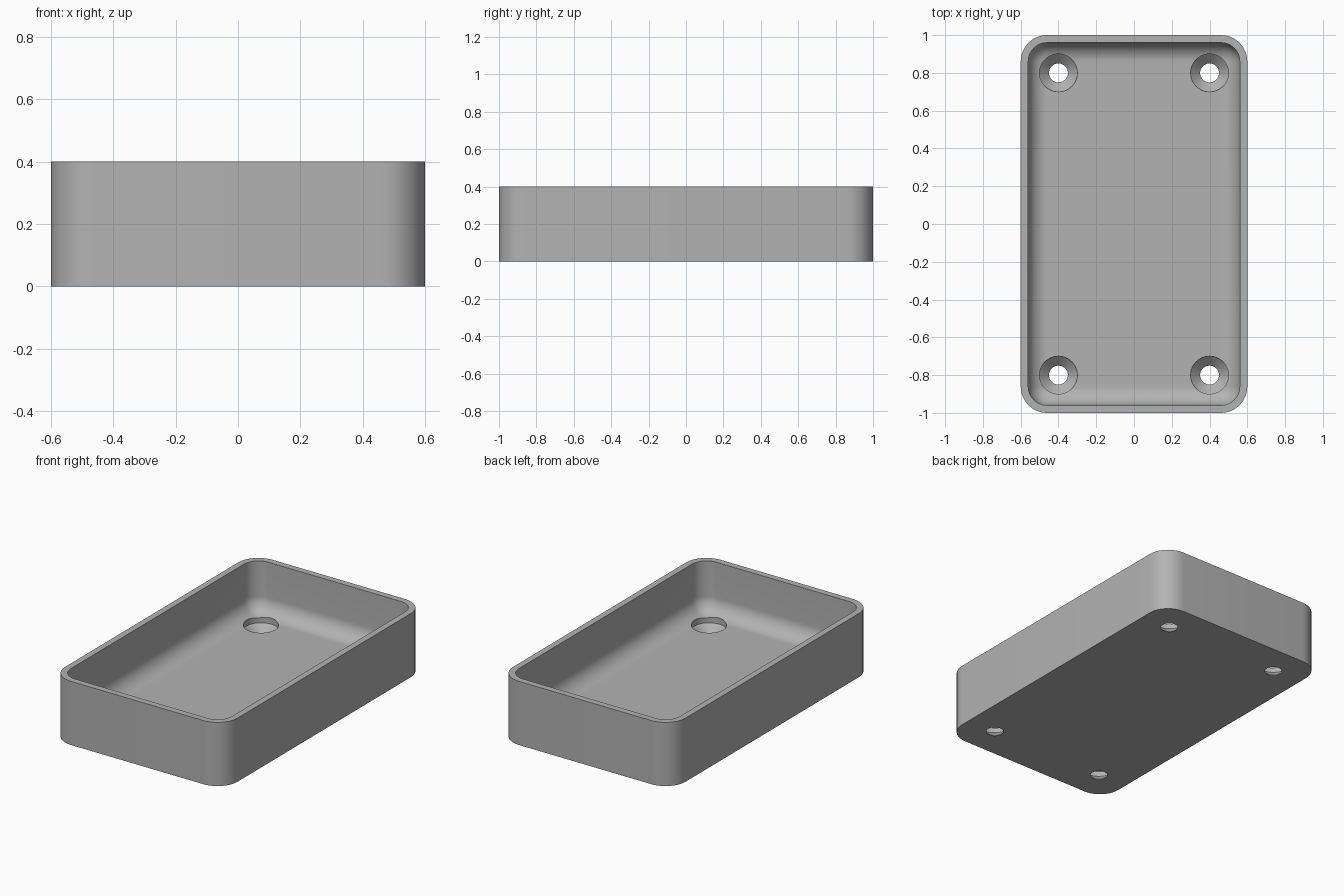
import bpy, bmesh, math

if "Cube" in bpy.data.objects:
    bpy.data.objects.remove(bpy.data.objects["Cube"], do_unlink=True)

HALF_X, HALF_Y, HEIGHT = 0.6, 1.0, 0.4
CORNER, WALL, FLOOR, FILLET = 0.14, 0.04, 0.08, 0.1
STEPS = 12

grey = bpy.data.materials.new("light grey")
grey.use_nodes = True
colour = (0.45, 0.45, 0.45, 1)
grey.diffuse_color = colour
grey.node_tree.nodes["Principled BSDF"].inputs["Base Color"].default_value = colour


def rounded_ring(bm, inset, z):
    """Rounded rectangle offset inwards from the outer outline."""
    radius = max(CORNER - inset, 0.0005)
    cx, cy = HALF_X - inset - radius, HALF_Y - inset - radius
    verts = []
    for q, (sx, sy) in enumerate([(1, 1), (-1, 1), (-1, -1), (1, -1)]):
        for i in range(STEPS + 1):
            a = math.pi / 2 * (q + i / STEPS)
            verts.append(bm.verts.new((sx * cx + radius * math.cos(a),
                                       sy * cy + radius * math.sin(a), z)))
    return verts


def circle_ring(bm, x, y, radius, z, count=48):
    return [bm.verts.new((x + radius * math.cos(math.tau * i / count),
                          y + radius * math.sin(math.tau * i / count), z))
            for i in range(count)]


def loft(bm, rings):
    """Join successive rings and cap both ends."""
    for low, high in zip(rings, rings[1:]):
        for i in range(len(low)):
            j = (i + 1) % len(low)
            bm.faces.new((low[i], low[j], high[j], high[i]))
    bm.faces.new(rings[0][::-1])
    bm.faces.new(rings[-1])


def make_object(name, bm):
    bmesh.ops.recalc_face_normals(bm, faces=bm.faces)
    mesh = bpy.data.meshes.new(name)
    bm.to_mesh(mesh)
    bm.free()
    mesh.materials.append(grey)
    obj = bpy.data.objects.new(name, mesh)
    bpy.context.collection.objects.link(obj)
    return obj


# Open tray: outer wall, flat rim, inner wall and a rounded cove to the floor
bm = bmesh.new()
rings = [rounded_ring(bm, 0, 0), rounded_ring(bm, 0, HEIGHT), rounded_ring(bm, WALL, HEIGHT)]
for i in range(STEPS + 1):
    a = math.pi / 2 * i / STEPS
    rings.append(rounded_ring(bm, WALL + FILLET * (1 - math.cos(a)),
                              FLOOR + FILLET * (1 - math.sin(a))))
loft(bm, rings)
bmesh.ops.remove_doubles(bm, verts=bm.verts, dist=0.001)
tray = make_object("tray", bm)

# Four countersunk screw holes: wide bore, cone, narrow opening
bm = bmesh.new()
for x in (-0.4, 0.4):
    for y in (-0.8, 0.8):
        profile = [(0.05, -0.1), (0.05, 0.002), (0.1, 0.05), (0.1, 0.2)]
        loft(bm, [circle_ring(bm, x, y, r, z) for r, z in profile])
cutter = make_object("screw_hole_cutter", bm)
cutter.hide_render = True

cut = tray.modifiers.new("screw holes", "BOOLEAN")
cut.operation = "DIFFERENCE"
cut.solver = "EXACT"
cut.object = cutter

bpy.ops.object.select_all(action="DESELECT")
tray.select_set(True)
bpy.context.view_layer.objects.active = tray
bpy.ops.object.modifier_apply(modifier=cut.name)
bpy.data.objects.remove(cutter, do_unlink=True)
bpy.ops.object.shade_smooth_by_angle(angle=math.radians(30))
